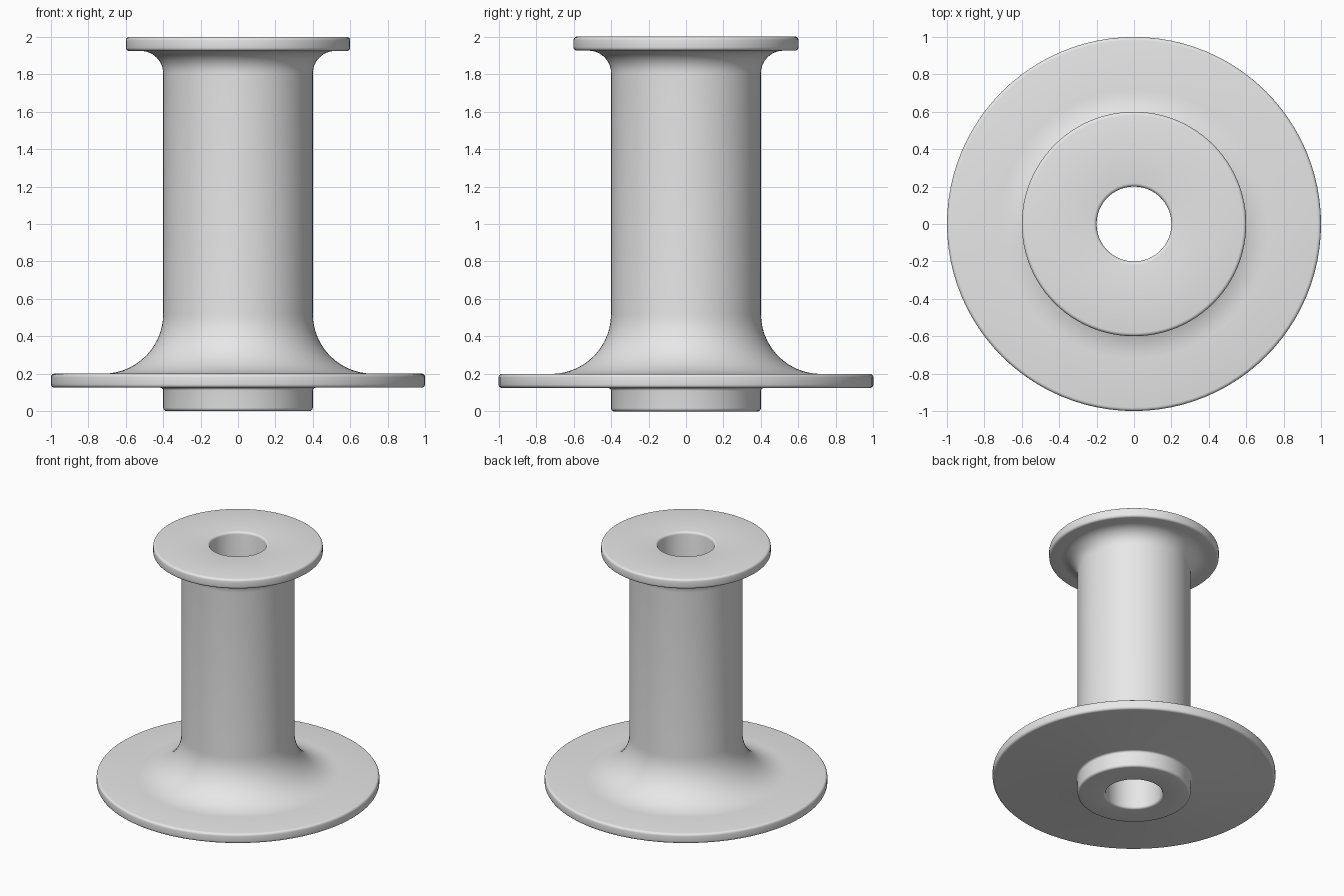
import bpy, bmesh, math

if "Cube" in bpy.data.objects:
    bpy.data.objects.remove(bpy.data.objects["Cube"])

SIDES = 96


def arc(cr, cz, rad, a0, a1, n=5):
    """Points of an arc in the (radius, height) plane, angles in degrees."""
    return [(cr + rad * math.cos(math.radians(a0 + (a1 - a0) * i / n)),
             cz + rad * math.sin(math.radians(a0 + (a1 - a0) * i / n)))
            for i in range(n + 1)]


R = 0.018  # small edge rounding
profile = (
    arc(0.20 + R, R, R, 180, 270, 4)                # bore, lower lip
    + arc(0.40 - R, R, R, 270, 360, 4)              # hub foot
    + arc(0.40 + 0.015, 0.125 - 0.015, 0.015, 180, 90, 3)  # hub to wide flange
    + arc(1.0 - R, 0.125 + R, R, 270, 360, 4)       # wide flange rim
    + arc(1.0 - R, 0.20 - R, R, 0, 90, 4)
    + arc(0.72, 0.52, 0.32, 270, 180, 14)           # large lower fillet
    + arc(0.52, 1.805, 0.12, 180, 90, 10)           # upper fillet
    + arc(0.60 - R, 1.925 + R, R, 270, 360, 4)      # small flange rim
    + arc(0.60 - R, 2.0 - R, R, 0, 90, 4)
    + arc(0.20 + R, 2.0 - R, R, 90, 180, 4)         # bore, upper lip
)

# spin the closed profile around z
bm = bmesh.new()
rings = []
for k in range(SIDES):
    t = 2 * math.pi * k / SIDES
    rings.append([bm.verts.new((r * math.cos(t), r * math.sin(t), z))
                  for r, z in profile])
n = len(profile)
for k in range(SIDES):
    a, b = rings[k], rings[(k + 1) % SIDES]
    for i in range(n):
        j = (i + 1) % n
        bm.faces.new((a[i], b[i], b[j], a[j]))
bmesh.ops.recalc_face_normals(bm, faces=bm.faces)

mesh = bpy.data.meshes.new("flanged_spool")
bm.to_mesh(mesh)
bm.free()
spool = bpy.data.objects.new("flanged_spool", mesh)
bpy.context.collection.objects.link(spool)

# plain grey material
grey = bpy.data.materials.new("light_grey")
grey.diffuse_color = (0.8, 0.8, 0.8, 1)
grey.use_nodes = True
grey.node_tree.nodes["Principled BSDF"].inputs["Base Color"].default_value = grey.diffuse_color
mesh.materials.append(grey)

bpy.context.view_layer.objects.active = spool
spool.select_set(True)
bpy.ops.object.shade_smooth_by_angle(angle=math.radians(35))
